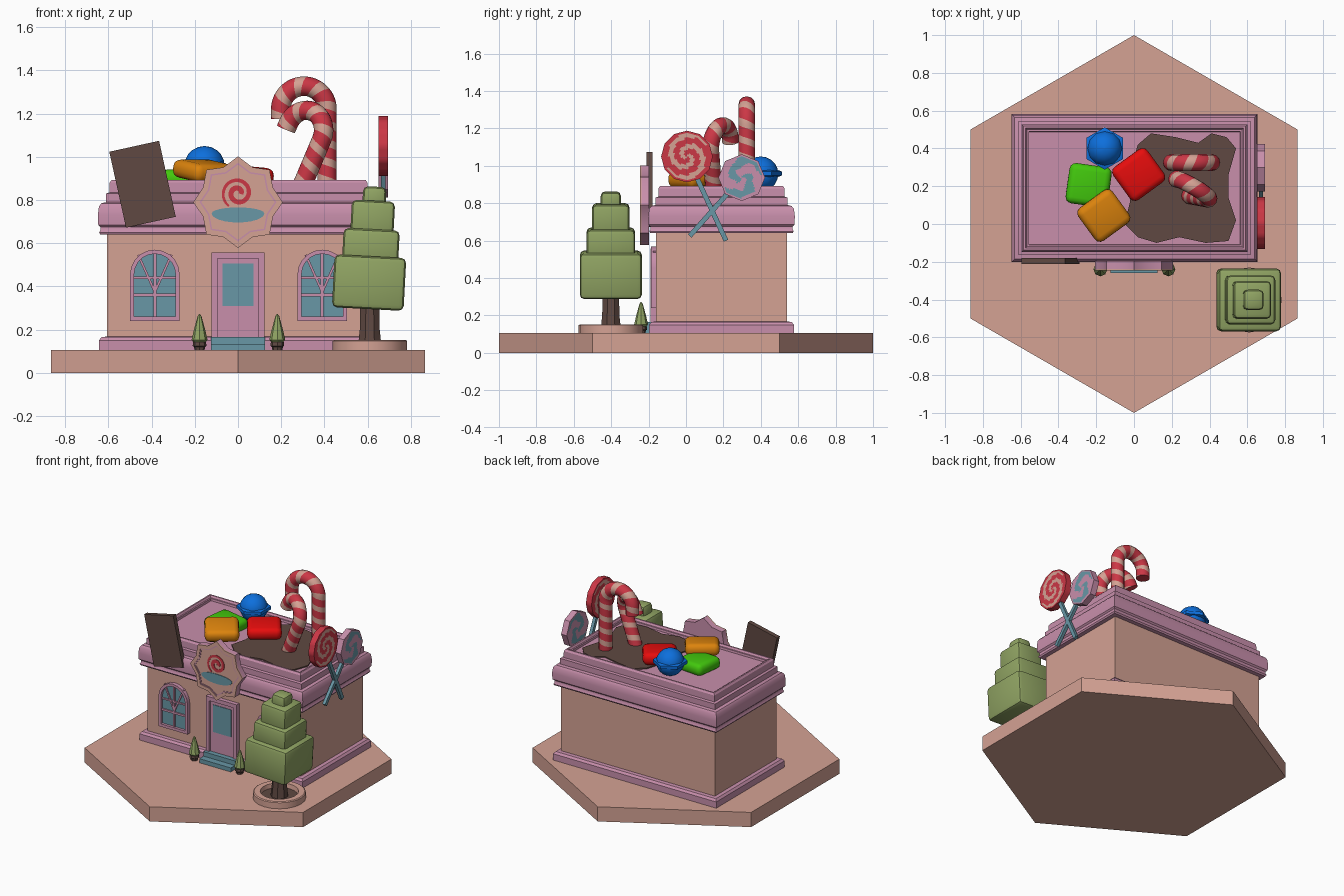
import bpy, bmesh, math
from math import sin, cos, pi, radians
from mathutils import Vector, Matrix, Euler

if "Cube" in bpy.data.objects:
    bpy.data.objects.remove(bpy.data.objects["Cube"])

COLOURS = {
    "tan": (0.66, 0.36, 0.295), "pink": (0.58, 0.275, 0.41), "brown": (0.115, 0.066, 0.054),
    "teal": (0.14, 0.31, 0.38), "leaf_green": (0.28, 0.37, 0.125), "stripe_red": (0.6, 0.038, 0.06),
    "candy_red": (0.8, 0.004, 0.004), "candy_orange": (0.72, 0.23, 0.004),
    "candy_green": (0.055, 0.58, 0.004), "candy_blue": (0.004, 0.16, 0.72)}
MATS = {}
for n, c in COLOURS.items():
    MATS[n] = bpy.data.materials.new(n)
    MATS[n].diffuse_color = (*c, 1)


def finish(name, bm, mats):
    bmesh.ops.recalc_face_normals(bm, faces=bm.faces)
    me = bpy.data.meshes.new(name)
    bm.to_mesh(me)
    bm.free()
    for m in mats:
        me.materials.append(MATS[m])
    me.shade_smooth()
    me.set_sharp_from_angle(angle=radians(32))
    ob = bpy.data.objects.new(name, me)
    bpy.context.collection.objects.link(ob)
    return ob


def loft(name, loops, mats, rule=None, caps=True, closed=False):
    """Skin equal-length closed loops; rule(i, j) picks a material slot."""
    bm = bmesh.new()
    vs = [[bm.verts.new(p) for p in lp] for lp in loops]
    n = len(vs[0])
    for i in range(len(vs) - (0 if closed else 1)):
        a, b = vs[i], vs[(i + 1) % len(vs)]
        for j in range(n):
            k = (j + 1) % n
            f = bm.faces.new((a[j], a[k], b[k], b[j]))
            f.material_index = rule(i, j) if rule else 0
    if caps and not closed:
        bm.faces.new(vs[0])
        bm.faces.new(vs[-1])
    return finish(name, bm, mats if isinstance(mats, list) else [mats])


def lathe(name, x, y, profile, segs, mat, turn=0.0):
    return loft(name, [[(x + r * cos(2 * pi * k / segs + turn), y + r * sin(2 * pi * k / segs + turn), z)
                        for k in range(segs)] for r, z in profile], mat)


def box(name, centre, size, mat, rot=(0, 0, 0), bevel=0, seg=2):
    bm = bmesh.new()
    bmesh.ops.create_cube(bm, size=1, matrix=Matrix.Diagonal((*size, 1)))
    if bevel:
        bmesh.ops.bevel(bm, geom=bm.edges[:], offset=bevel, segments=seg, profile=0.5, affect='EDGES')
    bm.transform(Matrix.Translation(centre) @ Euler([radians(a) for a in rot]).to_matrix().to_4x4())
    return finish(name, bm, [mat])


def at_y(pts, y):
    return [(p[0], y, p[1]) for p in pts]


def plate(name, pts, y0, y1, mat):
    return loft(name, [at_y(pts, y0), at_y(pts, y1)], mat)


def frame(name, outer, inner, y0, y1, mat):
    return loft(name, [at_y(outer, y1), at_y(outer, y0), at_y(inner, y0), at_y(inner, y1)], mat, closed=True)


# --- Hexagonal ground slab
lathe("ground_slab", 0, 0, [(1, 0), (1, 0.105)], 6, "tan", pi / 2)


# --- House walls, plinth and stepped roof cornice
def rect_stack(name, prof, mat):
    cx, cy, hx, hy = 0.003, 0.19, 0.61, 0.35
    return loft(name, [[(cx + sx * (hx + d), cy + sy * (hy + d), z)
                        for sx, sy in ((-1, -1), (1, -1), (1, 1), (-1, 1))] for d, z in prof], mat)


rect_stack("walls", [(0, 0.1), (0, 0.66)], "tan")
rect_stack("plinth", [(0.037, 0.1), (0.037, 0.15), (0.025, 0.165), (0, 0.168)], "pink")
rect_stack("roof_cornice", [
    (0, 0.64), (0.03, 0.64), (0.036, 0.65), (0.03, 0.66), (0.03, 0.675), (0.04, 0.685), (0.042, 0.73),
    (0.037, 0.77), (0.025, 0.785), (0.004, 0.79), (0.004, 0.83), (-0.012, 0.835), (-0.013, 0.88),
    (-0.022, 0.893), (-0.032, 0.893), (-0.04, 0.88), (-0.05, 0.88), (-0.052, 0.865)], "pink")

# --- Door and steps
rect = lambda x, z0, z1: [(-x, z0), (x, z0), (x, z1), (-x, z1)]
frame("door_frame", rect(0.122, 0.1, 0.558), rect(0.095, 0.1, 0.53), -0.19, -0.158, "pink")
plate("door_leaf", rect(0.096, 0.1, 0.532), -0.178, -0.158, "pink")
plate("door_glass", rect(0.072, 0.31, 0.505), -0.182, -0.176, "teal")
box("lower_step", (0, -0.21, 0.117), (0.25, 0.1, 0.034), "teal")
box("upper_step", (0, -0.185, 0.148), (0.25, 0.055, 0.036), "teal")


# --- Arched windows with fan glazing bars
def arch(cx, w, z0, spring):
    return [(cx - w, z0), (cx + w, z0)] + [(cx + w * cos(pi * k / 10), spring + w * sin(pi * k / 10))
                                           for k in range(11)]


for side, cx in (("left", -0.385), ("right", 0.39)):
    frame(side + "_window_frame", arch(cx, 0.115, 0.24, 0.455), arch(cx, 0.096, 0.26, 0.455),
          -0.187, -0.158, "pink")
    plate(side + "_window_glass", arch(cx, 0.098, 0.255, 0.455), -0.168, -0.158, "teal")
    box(side + "_window_mullion", (cx, -0.169, 0.405), (0.014, 0.016, 0.3), "pink")
    box(side + "_window_rail", (cx, -0.169, 0.36), (0.2, 0.016, 0.014), "pink")
    box(side + "_window_upper_rail", (cx, -0.169, 0.44), (0.2, 0.016, 0.01), "pink")
    for s in (-1, 1):
        box(side + "_window_fan_bar", (cx + s * 0.036, -0.169, 0.455), (0.011, 0.015, 0.2), "pink",
            (0, s * 24, 0))


# --- Eight-pointed sign with bowl and swirl picture
def star(s):
    return [((0.207 if k % 2 == 0 else 0.175) * s * sin(pi * k / 8),
             0.79 + (0.212 if k % 2 == 0 else 0.175) * s * cos(pi * k / 8)) for k in range(16)]


plate("sign_back", star(1), -0.237, -0.197, "pink")
frame("sign_rim", star(1), star(0.86), -0.246, -0.236, "tan")
frame("sign_inner_line", star(0.86), star(0.82), -0.242, -0.236, "pink")
plate("sign_face", star(0.83), -0.239, -0.236, "tan")
plate("sign_bowl", [(0.122 * cos(pi * k / 12), 0.738 + (0.042 if k > 12 else 0.028) * sin(pi * k / 12))
                    for k in range(24)], -0.243, -0.238, "teal")
swirl = []
for k in range(49):
    t = k / 48
    a, r, w = 3.4 * pi * t - 0.3, 0.012 + 0.062 * t, 0.013 * (1 - 0.6 * t * t)
    swirl.append([((r + d) * cos(a), y, 0.832 + (r + d) * sin(a))
                  for d, y in ((-w, -0.238), (w, -0.238), (w, -0.242), (-w, -0.242))])
loft("sign_swirl", swirl, "stripe_red")

# --- Chocolate slab leaning on the cornice, melted chocolate on the roof
box("chocolate_slab", (-0.442, -0.196, 0.873), (0.236, 0.032, 0.36), "brown", (0, -12.4, 0))
puddle = [(-0.05, 0.0), (0.02, -0.07), (0.12, -0.1), (0.24, -0.07), (0.38, -0.1), (0.5, -0.09), (0.54, 0.02),
          (0.5, 0.14), (0.5, 0.26), (0.54, 0.4), (0.49, 0.46), (0.41, 0.48), (0.34, 0.43), (0.22, 0.46),
          (0.09, 0.48), (0.02, 0.42), (-0.03, 0.25), (-0.02, 0.12)]
loft("melted_chocolate", [[(x, y, z) for x, y in puddle] for z in (0.86, 0.873)], "brown")

# --- Wrapped-sweet shapes on the roof
for n, c, r in (("green", (-0.24, 0.205, 0.895), (0, 3, -8)), ("red", (0.025, 0.262, 0.91), (3, 0, 36)),
                ("orange", (-0.16, 0.045, 0.935), (8, 0, 36))):
    box(n + "_sweet", c, (0.225, 0.215, 0.085), "candy_" + n, r, 0.034, 3)
ball = [(0.093 * sin(pi * k / 10) + 0.0005, 0.957 - 0.093 * cos(pi * k / 10)) for k in range(11)]
lathe("blue_gumball", -0.155, 0.4, ball, 12, "candy_blue")
lathe("blue_gumball_band", -0.155, 0.4, [(0.09, 0.94), (0.112, 0.948), (0.112, 0.97), (0.09, 0.978)], 6,
      "candy_blue", pi / 2)


# --- Candy canes: twisted tubes, so each column of faces is a spiral stripe
def candy_cane(name, base, up, hook, stem, rad, tail):
    u = Vector(up).normalized()
    h = Vector(hook)
    h = (h - h.dot(u) * u).normalized()
    b, base = u.cross(h), Vector(base)
    step, n, loops = 0.0073, 12, []
    total = stem + pi * rad + tail
    for i in range(int(total / step) + 1):
        s = i * step
        if s < stem:
            p, t = base + u * s, u
        elif s < stem + pi * rad:
            a = (s - stem) / rad
            p, t = base + u * (stem + rad * sin(a)) + h * rad * (1 - cos(a)), u * cos(a) + h * sin(a)
        else:
            p, t = base + h * 2 * rad + u * (2 * stem + pi * rad - s), -u
        side = t.cross(b)
        loops.append([p + 0.045 * (side * cos(q) + b * sin(q))
                      for q in (2 * pi * (j + i) / n for j in range(n))])
    loft(name, loops, ["stripe_red", "tan"], lambda i, j: int(j >= 7))


candy_cane("tall_candy_cane", (0.412, 0.325, 0.85), (0, 0, 1), (-1, 0, 0), 0.37, 0.107, 0.05)
candy_cane("leaning_candy_cane", (0.29, 0.15, 0.85), (0.11, -0.02, 0.26), (-0.85, 0.5, 0), 0.25, 0.1, 0.03)


# --- Lollipops crossed on the right wall
def lollipop(name, y, z, rad, sides, mats, rule, end):
    segs, rings, loops = 48, 12, []
    for x, order in ((0.694, range(rings + 1)), (0.65, range(rings, -1, -1))):
        for i in order:
            loop = []
            for j in range(segs):
                a, w = 2 * pi * j / segs, 2 * pi / sides
                e = rad * cos(w / 2) / cos(a % w - w / 2)
                r = max(e * i / rings, 0.001)
                loop.append((x, y + r * cos(a), z + r * sin(a)))
            loops.append(loop)

    def pick(i, j):
        i = min(i, 2 * rings - i)
        return int(0 <= i < rings - 1 and rule(i / rings, 2 * pi * j / segs))
    loft(name + "_head", loops, mats, pick)
    d = Vector((0, end[0] - y, end[1] - z))
    box(name + "_stick", (0.672, (y + end[0]) / 2, (z + end[1]) / 2), (0.022, 0.026, d.length), "teal",
        (math.degrees(math.atan2(-d.y, d.z)), 0, 0))


lollipop("red_lollipop", 0.005, 1.05, 0.138, 12, ["stripe_red", "tan"],
         lambda r, a: (a / pi + r * 2.2) % 1 < 0.45, (0.214, 0.6))
lollipop("pink_lollipop", 0.298, 0.937, 0.125, 8, ["pink", "teal"],
         lambda r, a: sin(2 * a + 7 * r) + 0.5 * sin(5 * a) > 0.1, (0.02, 0.625))

# --- Tiered tree in a round planter
tx, ty = 0.61, -0.402
lathe("tree_planter", tx, ty, [(0.172, 0.1), (0.172, 0.148), (0.165, 0.153), (0.125, 0.153), (0.12, 0.118)],
      20, "tan")
lathe("planter_soil", tx, ty, [(0.122, 0.11), (0.122, 0.122)], 20, "brown")
lathe("tree_trunk", tx, ty, [(0.06, 0.11), (0.05, 0.2), (0.047, 0.33)], 8, "brown", pi / 8)
for i, (half, z0, z1) in enumerate(((0.166, 0.295, 0.54), (0.13, 0.5, 0.665), (0.1, 0.62, 0.797),
                                    (0.054, 0.75, 0.862))):
    box("tree_tier_%d" % (i + 1), (tx + i * 0.008 - 0.003, ty, (z0 + z1) / 2), (2 * half, 2 * half, z1 - z0),
        "leaf_green", (0, 3, 0), 0.024, 2)

# --- Small potted shrubs beside the steps
for side, x in (("left", -0.178), ("right", 0.182)):
    lathe(side + "_shrub_pot", x, -0.24, [(0.022, 0.1), (0.026, 0.12), (0.032, 0.125), (0.03, 0.142)], 8, "brown")
    lathe(side + "_shrub", x, -0.24, [(0.024, 0.138), (0.037, 0.152), (0.026, 0.2), (0.009, 0.262), (0.002, 0.272)],
          8, "leaf_green")

for m in bpy.data.materials:
    if m.users and not m.is_grease_pencil:
        m.use_nodes = True
        m.node_tree.nodes["Principled BSDF"].inputs["Base Color"].default_value = m.diffuse_color
